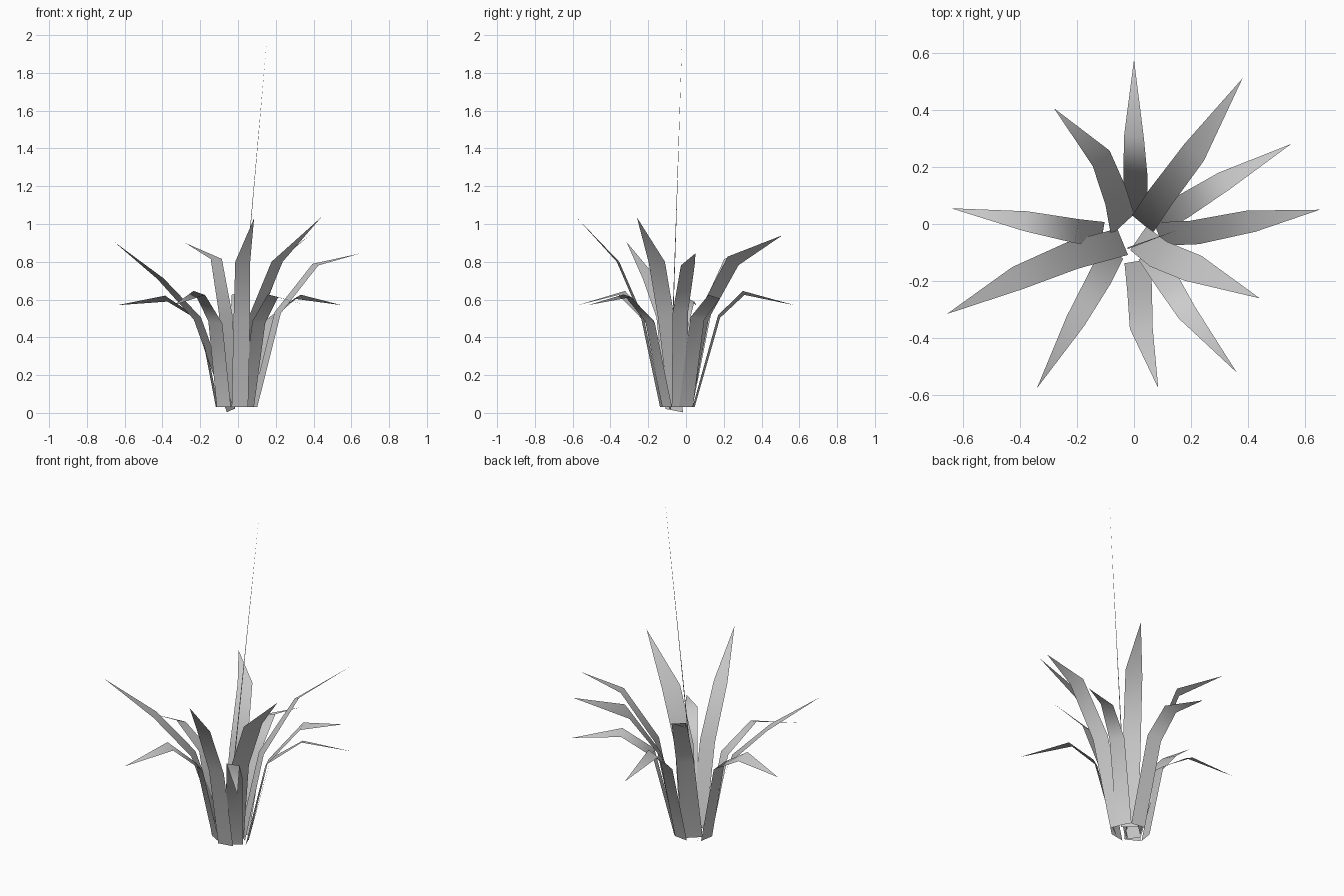
import bpy, bmesh
from math import radians
from mathutils import Vector, Matrix

if "Cube" in bpy.data.objects:
    bpy.data.objects.remove(bpy.data.objects["Cube"])

# Each leaf: centre line (base, middle, bend, tip), yaw of the cross rows in
# degrees, sideways tilt at the base and at the bend, widths of the three rows
W = (.088, .088, .08)
upright = [
    ([(.03, .0, .03), (.09, .09, .51), (.21, .25, .805), (.38, .51, .94)], -5, 0, -.5, (.095, .095, .09)),
    ([(.085, -.035, .03), (.21, -.03, .53), (.41, .01, .785), (.65, .05, .845)], 14, 0, .1, W),
    ([(.015, -.05, .03), (.085, -.105, .505), (.207, -.155, .80), (.44, -.26, 1.035)], -8, 0, 0, (.1, .105, .105)),
    ([(.01, -.13, .03), (.02, -.23, .50), (.025, -.36, .80), (.085, -.575, 1.03)], 0, 0, 0, W),
    ([(-.04, -.062, .012), (-.215, -.11, .50), (-.41, -.19, .71), (-.655, -.315, .905)], 0, .18, .05, (.1, .1, .085)),
    ([(-.04, -.003, .03), (-.065, .10, .52), (-.115, .23, .815), (-.28, .405, .90)], 12, 0, 0, (.11, .095, .08)),
]
D = (.085, .085, .07)
drooping = [
    ([(.005, .04, .03), (.005, .175, .51), (0, .305, .635), (0, .575, .57)], -8, 0, -.3, D),
    ([(.07, 0, .03), (.17, .06, .50), (.315, .15, .615), (.55, .28, .57)], 0, 0, -.3, D),
    ([(.05, -.10, .03), (.11, -.19, .48), (.185, -.31, .62), (.36, -.52, .57)], 0, 0, -.2, D),
    ([(-.075, -.10, .03), (-.12, -.19, .48), (-.205, -.34, .635), (-.34, -.575, .57)], 0, 0, -.3, D),
    ([(-.11, -.035, .03), (-.20, -.025, .49), (-.38, .01, .605), (-.64, .055, .57)], 0, 0, .45, D),
]


def make_object(name, bm, smooth):
    mesh = bpy.data.meshes.new(name)
    bm.to_mesh(mesh)
    bm.free()
    for p in mesh.polygons:
        p.use_smooth = smooth
    ob = bpy.data.objects.new(name, mesh)
    bpy.context.collection.objects.link(ob)


def leaf(name, path, yaw, tilt_base, tilt_bend, widths):
    """Flat strip along a path that ends in a point."""
    pts = [Vector(p) for p in path]
    d = pts[-1] - pts[0]
    side = Matrix.Rotation(radians(yaw), 3, 'Z') @ Vector((-d.y, d.x, 0)).normalized()
    bm = bmesh.new()
    rows = []
    for i, (p, w) in enumerate(zip(pts, widths)):
        tilt = tilt_base + (tilt_bend - tilt_base) * i / 2
        s = (side + Vector((0, 0, tilt))) * w / 2
        rows.append((bm.verts.new(p - s), bm.verts.new(p + s)))
    for a, b in zip(rows, rows[1:]):
        bm.faces.new((a[0], b[0], b[1], a[1]))
    tip = bm.verts.new(pts[-1])
    bm.faces.new((rows[-1][0], tip, rows[-1][1]))
    make_object(name, bm, True)


for i, spec in enumerate(upright):
    leaf(f"upright_leaf_{i + 1}", *spec)
for i, spec in enumerate(drooping):
    leaf(f"drooping_leaf_{i + 1}", *spec)

# Thin flower stalk, three-sided and tapering to a point
bottom, top = Vector((-.02, -.085, .02)), Vector((.155, -.02, 2))
bm = bmesh.new()
ring = [bm.verts.new(bottom + Vector(o)) for o in
        ((.004, 0, 0), (-.002, .003, 0), (-.002, -.003, 0))]
tip = bm.verts.new(top)
for i in range(3):
    bm.faces.new((ring[i], ring[(i + 1) % 3], tip))
make_object("flower_stalk", bm, False)
